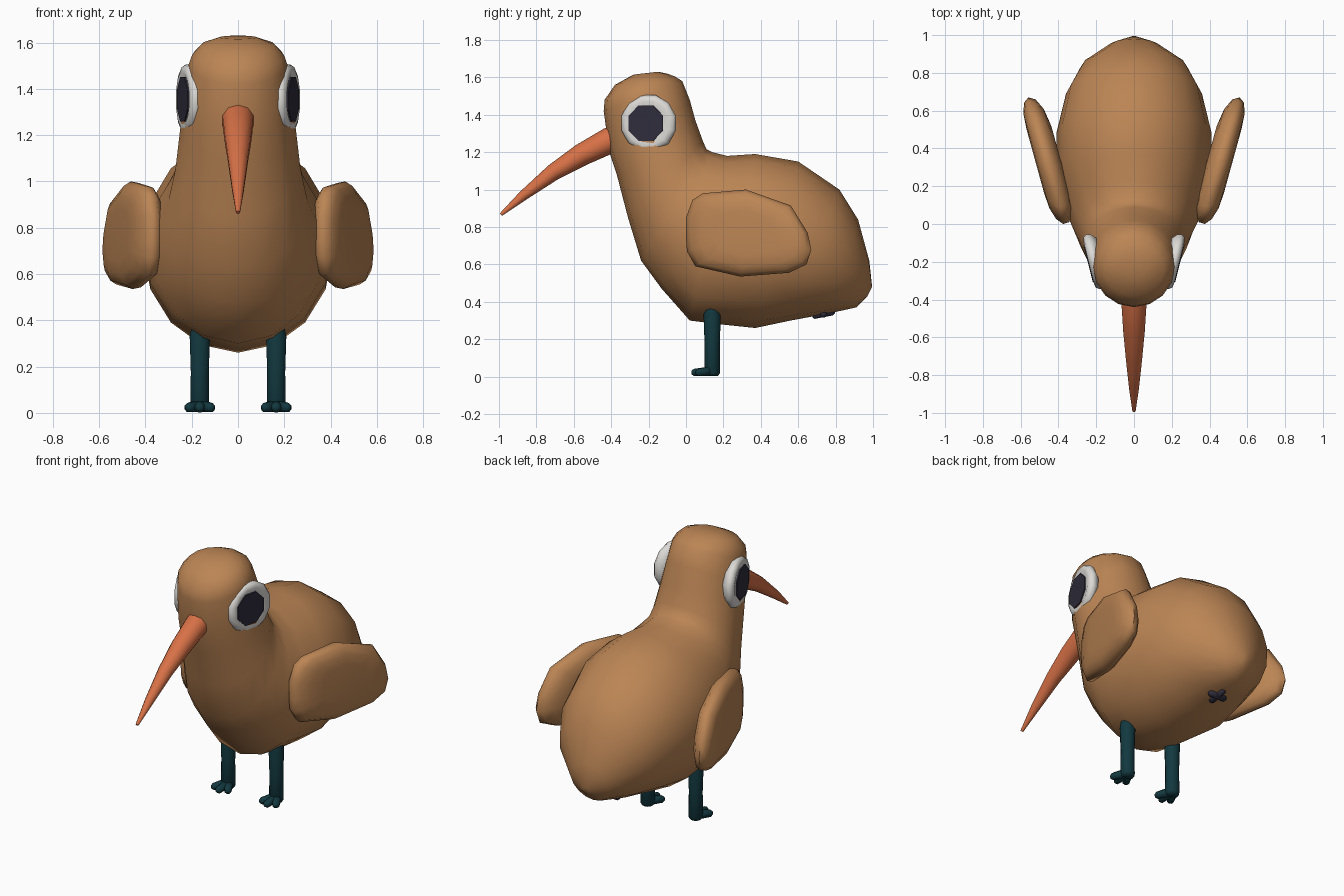
import bpy, bmesh, math
from mathutils import Vector

cube = bpy.data.objects.get("Cube")
if cube:
    bpy.data.objects.remove(cube, do_unlink=True)


def material(name, rgb):
    m = bpy.data.materials.new(name)
    m.use_nodes = True
    m.diffuse_color = (*rgb, 1)
    bsdf = m.node_tree.nodes["Principled BSDF"]
    bsdf.inputs["Base Color"].default_value = (*rgb, 1)
    bsdf.inputs["Roughness"].default_value = 0.8
    return m


BROWN = material("feather brown", (0.50, 0.235, 0.09))
ORANGE = material("beak orange", (0.68, 0.165, 0.062))
WHITE = material("eye white", (0.72, 0.70, 0.67))
DARK = material("dark indigo", (0.028, 0.026, 0.045))
TEAL = material("leg teal", (0.006, 0.040, 0.050))


def loft(name, rings, mat, angle=50):
    """Skin a list of equal rings of points and close both ends."""
    bm = bmesh.new()
    loops = [[bm.verts.new(p) for p in ring] for ring in rings]
    n = len(loops[0])
    for a, b in zip(loops, loops[1:]):
        for i in range(n):
            j = (i + 1) % n
            bm.faces.new((a[i], a[j], b[j], b[i]))
    for loop in (loops[0], loops[-1]):
        bm.faces.new(loop)
    bmesh.ops.recalc_face_normals(bm, faces=bm.faces)
    me = bpy.data.meshes.new(name)
    bm.to_mesh(me)
    bm.free()
    me.materials.append(mat)
    ob = bpy.data.objects.new(name, me)
    bpy.context.collection.objects.link(ob)
    bpy.ops.object.select_all(action='DESELECT')
    ob.select_set(True)
    bpy.context.view_layer.objects.active = ob
    bpy.ops.object.shade_smooth_by_angle(angle=math.radians(angle))
    return ob


def circle(center, axis, r, n):
    """Ring of n points around an axis."""
    axis = Vector(axis).normalized()
    ref = Vector((0, 0, 1)) if abs(axis.z) < 0.9 else Vector((0, 1, 0))
    u = axis.cross(ref).normalized()
    v = axis.cross(u)
    c = Vector(center)
    return [c + r * (math.cos(t) * u + math.sin(t) * v)
            for t in (2 * math.pi * (i + 0.5) / n for i in range(n))]


def tube(name, stations, mat, n=8, angle=60):
    """Tapered tube through (point, radius) stations."""
    pts = [Vector(p) for p, _ in stations]
    rings = []
    for i, (p, r) in enumerate(stations):
        axis = pts[min(i + 1, len(pts) - 1)] - pts[max(i - 1, 0)]
        rings.append(circle(p, axis, r, n))
    return loft(name, rings, mat, angle)


def capsule(name, a, b, ra, rb, mat):
    """Tapered stick with rounded ends."""
    a, b = Vector(a), Vector(b)
    d = (b - a).normalized()
    return tube(name, [(a, ra * 0.5), (a + d * ra * 0.5, ra),
                       (b - d * rb * 0.6, rb), (b, rb * 0.5)], mat)


# Body and head: (lower/front y, z, upper/back y, z, half width), tail to crown
SECTIONS = [
    (0.97, 0.43, 0.995, 0.48, 0.025),
    (0.91, 0.37, 0.98, 0.62, 0.13),
    (0.75, 0.335, 0.92, 0.84, 0.28),
    (0.56, 0.30, 0.82, 1.00, 0.36),
    (0.37, 0.26, 0.60, 1.15, 0.41),
    (0.18, 0.28, 0.37, 1.19, 0.41),
    (0.02, 0.30, 0.22, 1.18, 0.38),
    (-0.13, 0.47, 0.14, 1.20, 0.335),
    (-0.24, 0.62, 0.11, 1.215, 0.30),
    (-0.31, 0.85, 0.09, 1.26, 0.27),
    (-0.37, 1.08, 0.05, 1.37, 0.25),
    (-0.41, 1.20, 0.02, 1.48, 0.235),
    (-0.44, 1.42, -0.02, 1.58, 0.215),
    (-0.435, 1.48, -0.06, 1.605, 0.20),
    (-0.38, 1.56, -0.10, 1.62, 0.16),
    (-0.28, 1.615, -0.15, 1.63, 0.08),
]
body_rings = []
for y0, z0, y1, z1, w in SECTIONS:
    ring = []
    for i in range(16):
        t = 2 * math.pi * i / 16
        k = (1 - math.cos(t)) / 2
        ring.append((w * math.sin(t), y0 + (y1 - y0) * k, z0 + (z1 - z0) * k))
    body_rings.append(ring)
loft("body", body_rings, BROWN, 70)

# Long beak curving downward
tube("beak", [((0, -0.34, 1.285), 0.07), ((0, -0.41, 1.262), 0.07),
              ((0, -0.56, 1.185), 0.060), ((0, -0.71, 1.092), 0.045),
              ((0, -0.87, 0.968), 0.027), ((0, -0.99, 0.866), 0.009)], ORANGE, 10)

# Small dark cross under the tail
capsule("vent_across", (-0.06, 0.735, 0.335), (0.06, 0.735, 0.335), 0.02, 0.02, DARK)
capsule("vent_along", (0, 0.675, 0.325), (0, 0.795, 0.348), 0.02, 0.02, DARK)

# Wing outline in side view (y, z)
WING = [(0.0, 0.74), (0.0, 0.85), (0.035, 0.945), (0.09, 0.98), (0.32, 1.0),
        (0.56, 0.915), (0.65, 0.77), (0.67, 0.68), (0.645, 0.60), (0.55, 0.555),
        (0.29, 0.535), (0.05, 0.59), (0.005, 0.67)]


def wing_ring(s, offset, scale):
    ring = []
    for y, z in WING:
        y, z = 0.33 + (y - 0.33) * scale, 0.765 + (z - 0.765) * scale
        ring.append((s * (0.365 + 0.275 * y + offset), y, z))
    return ring


for s, side in ((1, "left"), (-1, "right")):
    # Wing: rounded slab flaring out to the rear
    loft(side + "_wing", [wing_ring(s, o, k) for o, k in (
        (-0.07, 0.55), (-0.055, 0.82), (-0.025, 0.97), (0.01, 1.0),
        (0.04, 0.92), (0.06, 0.75), (0.066, 0.5))], BROWN, 60)

    # Eye: rounded white disc with a flat dark iris, turned a little forward
    tilt = math.radians(14)
    out = Vector((s * math.cos(tilt), -math.sin(tilt), 0))
    eye = Vector((s * 0.238, -0.205, 1.355))
    loft(side + "_eye_white", [circle(eye + out * h, out, r, 12) for h, r in (
        (-0.07, 0.12), (-0.045, 0.148), (-0.022, 0.155), (-0.004, 0.143),
        (0.002, 0.122), (-0.004, 0.095))], WHITE, 60)
    iris = eye + Vector((0, -0.01, 0))
    loft(side + "_iris", [circle(iris + out * h, out, 0.103, 8)
                          for h in (-0.004, 0.003)], DARK, 30)

    # Leg with a rounded heel
    x = s * 0.165
    tube(side + "_leg", [((x, 0.14, 0.004), 0.032), ((x, 0.14, 0.02), 0.042),
                         ((x, 0.14, 0.18), 0.041), ((x, 0.14, 0.33), 0.046),
                         ((x, 0.14, 0.37), 0.038)], TEAL, 10)
    # Three forward toes
    for i, (dx, y) in enumerate(((-0.055, 0.055), (0, 0.03), (0.055, 0.055))):
        capsule(f"{side}_toe_{i + 1}", (x + dx * 0.1, 0.14, 0.03),
                (x + dx, y, 0.021), 0.027, 0.021, TEAL)
